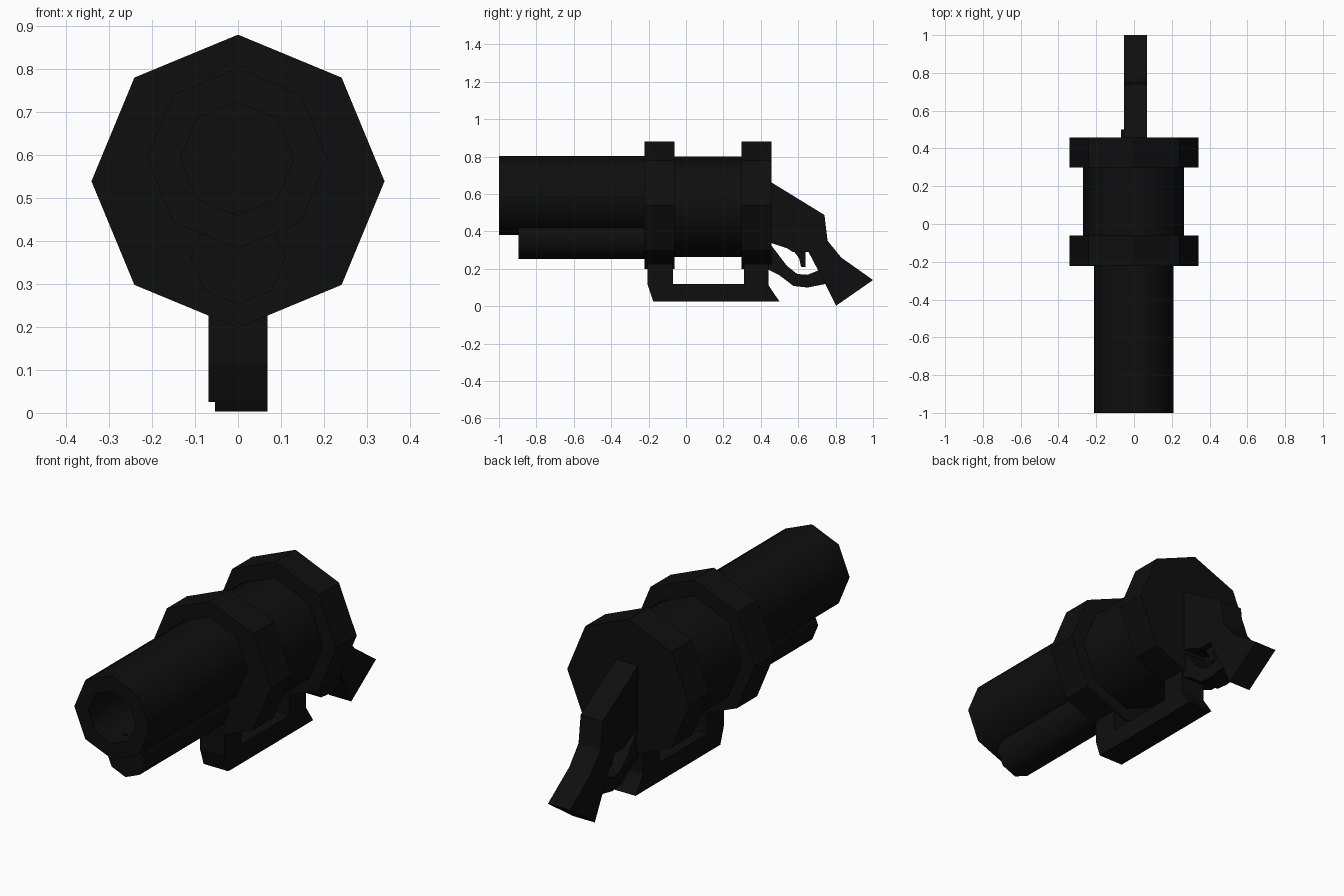
import bpy, bmesh, math

if "Cube" in bpy.data.objects:
    bpy.data.objects.remove(bpy.data.objects["Cube"])

black = bpy.data.materials.new("matte black")
black.diffuse_color = (0.0045, 0.0045, 0.0045, 1)
black.use_nodes = True
black.node_tree.nodes["Principled BSDF"].inputs["Base Color"].default_value = black.diffuse_color


def finish(name, bm, smooth=False):
    bmesh.ops.recalc_face_normals(bm, faces=bm.faces)
    mesh = bpy.data.meshes.new(name)
    bm.to_mesh(mesh)
    bm.free()
    mesh.materials.append(black)
    obj = bpy.data.objects.new(name, mesh)
    bpy.context.collection.objects.link(obj)
    if smooth:
        bpy.context.view_layer.objects.active = obj
        obj.select_set(True)
        bpy.ops.object.shade_smooth_by_angle(angle=math.radians(50))
        obj.select_set(False)
    return obj


def lathe(name, z, rings, x=0.0, smooth=False):
    """Octagonal turned part along y; rings are (y, radius), ends capped."""
    bm = bmesh.new()
    loops = [[bm.verts.new((x + r * math.cos(i * math.pi / 4), y,
                            z + r * math.sin(i * math.pi / 4))) for i in range(8)]
             for y, r in rings]
    for a, b in zip(loops, loops[1:]):
        for i in range(8):
            j = (i + 1) % 8
            bm.faces.new((a[i], a[j], b[j], b[i]))
    bm.faces.new(loops[0])
    bm.faces.new(loops[-1])
    return finish(name, bm, smooth)


def plate(name, profile, x0, x1):
    """Side profile of (y, z) points extruded across x."""
    bm = bmesh.new()
    face = bm.faces.new([bm.verts.new((x0, y, z)) for y, z in profile])
    new = bmesh.ops.extrude_face_region(bm, geom=[face])["geom"]
    bmesh.ops.translate(bm, vec=(x1 - x0, 0, 0),
                        verts=[v for v in new if isinstance(v, bmesh.types.BMVert)])
    bmesh.ops.triangulate(bm, faces=[f for f in bm.faces if len(f.verts) > 4])
    return finish(name, bm)


# Barrel with a recessed bore, and the tube slung beneath it
lathe("barrel", 0.592, [(-0.2, 0.21), (-1, 0.21), (-1, 0.132), (-0.5, 0.132)], -0.002, True)
lathe("under_tube", 0.362, [(-0.895, 0.11), (-0.2, 0.11)], 0, True)

# Drum between two octagonal flanges
lathe("drum", 0.532, [(-0.1, 0.268), (0.34, 0.268)], -0.002, True)
for name, y in (("front_flange", -0.222), ("rear_flange", 0.298)):
    lathe(name, 0.539, [(y, 0.341), (y + 0.16, 0.341)])

# Lower carrying loop
plate("lower_handle", [(-0.205, 0.27), (-0.205, 0.115), (-0.175, 0.025), (0.5, 0.025),
                       (0.442, 0.11), (0.442, 0.27), (0.31, 0.27), (0.31, 0.12),
                       (-0.07, 0.12), (-0.07, 0.27)], -0.069, 0.069)

# Rear grip
plate("grip", [(0.45, 0.666), (0.74, 0.488), (0.757, 0.35), (0.83, 0.26), (1.0, 0.14),
               (0.803, 0.003), (0.718, 0.17), (0.655, 0.29), (0.57, 0.29),
               (0.54, 0.31), (0.45, 0.34)], -0.054, 0.069)

# Trigger guard and trigger
plate("trigger_guard", [(0.44, 0.33), (0.46, 0.32), (0.54, 0.215), (0.595, 0.172),
                        (0.65, 0.168), (0.73, 0.2), (0.75, 0.12), (0.65, 0.1),
                        (0.575, 0.108), (0.5, 0.165), (0.44, 0.195)], -0.045, 0.06)
plate("trigger", [(0.565, 0.31), (0.605, 0.255), (0.615, 0.21), (0.638, 0.208),
                  (0.64, 0.31)], -0.02, 0.035)
